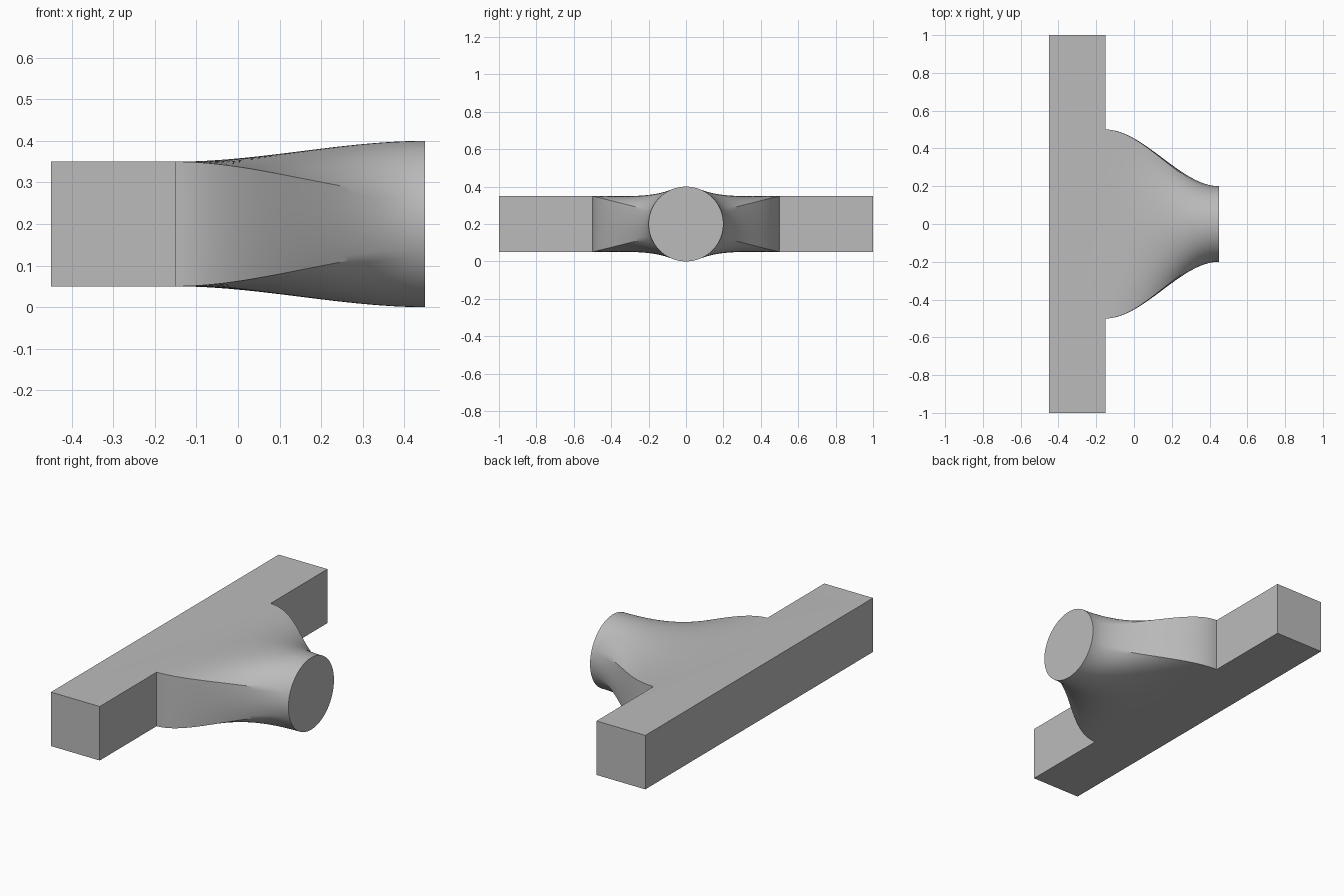
import bpy, bmesh
from math import sin, cos, pi, copysign, radians

cube = bpy.data.objects.get("Cube")
if cube:
    bpy.data.objects.remove(cube)

BACK, JOIN, TIP = -0.45, -0.15, 0.45   # x stations
MID, HALF_H = 0.2, 0.15                # bar centre height and half height
HALF_W, RADIUS = 0.5, 0.2              # loft root half width, round end radius
STEP, SIDES, ROWS = 0.025, 104, 40
SIDE = round(HALF_H / STEP)            # ring steps from side middle to a corner
HALF = SIDES // 2

grey = bpy.data.materials.new("grey")
grey.use_nodes = True
colour = (0.5, 0.5, 0.5, 1)
grey.diffuse_color = colour
grey.node_tree.nodes["Principled BSDF"].inputs["Base Color"].default_value = colour


def section(i, t):
    """Point i of the section that eases from rectangle (t=0) to circle (t=1)."""
    a = 2 * pi * i / SIDES
    q = min(i % HALF, HALF - i % HALF)
    y = copysign(HALF_W - max(q - SIDE, 0) * STEP, cos(a))
    z = copysign(min(q, SIDE) * STEP, sin(a))
    e = t * t * (3 - 2 * t)
    return (JOIN + (TIP - JOIN) * t,
            y + (RADIUS * cos(a) - y) * e,
            MID + z + (RADIUS * sin(a) - z) * e)


bm = bmesh.new()

# Transition: rectangular root lofted to a round end
rings = [[bm.verts.new(section(i, r / ROWS)) for i in range(SIDES)]
         for r in range(ROWS + 1)]
for a, b in zip(rings, rings[1:]):
    for i in range(SIDES):
        j = (i + 1) % SIDES
        bm.faces.new((a[i], a[j], b[j], b[i]))
bm.faces.new(rings[-1])

# Crossbar: box whose front opens into the transition root
corner = {(x, y, z): bm.verts.new((x, y, MID + z * HALF_H))
          for x in (BACK, JOIN) for y in (-1, 1) for z in (-1, 1)}


def root(first, last):
    return [rings[0][i % SIDES] for i in range(first, last + 1)]


def quad(*keys):
    return [corner[k] for k in keys]


bm.faces.new(quad((BACK, -1, -1), (BACK, 1, -1), (BACK, 1, 1), (BACK, -1, 1)))
for y in (-1, 1):
    bm.faces.new(quad((BACK, y, -1), (JOIN, y, -1), (JOIN, y, 1), (BACK, y, 1)))
# top and bottom
bm.faces.new(quad((JOIN, -1, 1), (BACK, -1, 1), (BACK, 1, 1), (JOIN, 1, 1))
             + root(SIDE, HALF - SIDE))
bm.faces.new(quad((JOIN, 1, -1), (BACK, 1, -1), (BACK, -1, -1), (JOIN, -1, -1))
             + root(HALF + SIDE, SIDES - SIDE))
# shoulders either side of the root
bm.faces.new(quad((JOIN, 1, 1), (JOIN, 1, -1)) + root(-SIDE, SIDE))
bm.faces.new(quad((JOIN, -1, -1), (JOIN, -1, 1)) + root(HALF - SIDE, HALF + SIDE))
bmesh.ops.recalc_face_normals(bm, faces=bm.faces[:])

mesh = bpy.data.meshes.new("crossbar_with_round_neck")
bm.to_mesh(mesh)
bm.free()
mesh.materials.append(grey)
body = bpy.data.objects.new("crossbar_with_round_neck", mesh)
bpy.context.collection.objects.link(body)

bpy.ops.object.select_all(action='DESELECT')
body.select_set(True)
bpy.context.view_layer.objects.active = body
bpy.ops.object.shade_smooth_by_angle(angle=radians(30))
